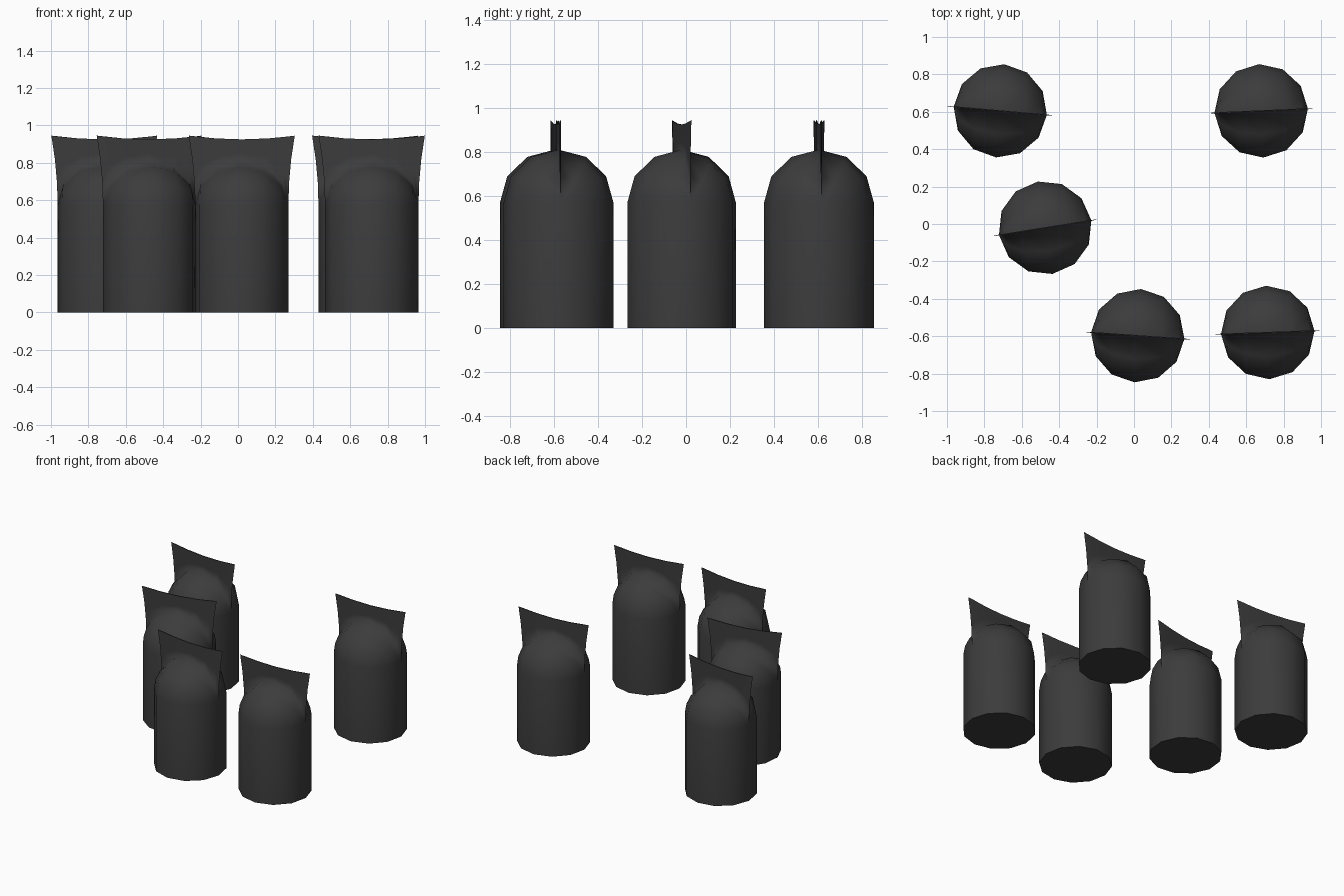
import bpy, bmesh
from math import sin, cos, pi, radians

cube = bpy.data.objects.get("Cube")
if cube:
    bpy.data.objects.remove(cube, do_unlink=True)

RADIUS, SHOULDER, DOME = 0.25, 0.57, 0.24

mat = bpy.data.materials.new("dark grey plastic")
colour = (0.045, 0.045, 0.045, 1)
mat.use_nodes = True
mat.diffuse_color = colour
bsdf = mat.node_tree.nodes["Principled BSDF"]
bsdf.inputs["Base Color"].default_value = colour
bsdf.inputs["Roughness"].default_value = 0.8


def column(a, side):
    """Points from the base up over the domed shoulder to the top of the seam."""
    x, s = cos(a), abs(sin(a))
    y = side * s
    pts = [(RADIUS * x, RADIUS * y, 0)]
    for k in range(3):
        phi = k * pi / 6
        pts.append((RADIUS * x, RADIUS * y * cos(phi), SHOULDER + DOME * s * sin(phi)))
    # flat pinched seam, flaring outwards to its corners
    low, high = SHOULDER + DOME * s, 0.925 + 0.02 * x * x
    thin = 0.003 * side * (1 if s > 0.01 else 0)
    for k in range(4):
        z = low + (high - low) * k / 3
        t = max(0, (z - SHOULDER) / (0.945 - SHOULDER))
        pts.append(((RADIUS + 0.034 * t ** 2) * x, thin, z))
    return pts


# Bag mesh: front and back halves lofted from the same columns
bm = bmesh.new()
for side in (-1, 1):
    cols = [[bm.verts.new(p) for p in column(i * pi / 6, side)] for i in range(7)]
    for left, right in zip(cols, cols[1:]):
        for j in range(len(left) - 1):
            bm.faces.new((left[j], right[j], right[j + 1], left[j + 1]))
bmesh.ops.remove_doubles(bm, verts=bm.verts, dist=0.0005)

# Close the flat base and the thin top edge
bmesh.ops.holes_fill(bm, edges=[e for e in bm.edges if e.is_boundary], sides=0)
bmesh.ops.recalc_face_normals(bm, faces=bm.faces)
bag_mesh = bpy.data.meshes.new("bag")
bm.to_mesh(bag_mesh)
bm.free()
bag_mesh.materials.append(mat)

# Group of standing bags: x, y, turn in degrees
layout = {
    "bag_back_right": (-0.715, 0.605, -5),
    "bag_back_left": (0.68, 0.605, 2.5),
    "bag_middle": (-0.475, -0.02, 9),
    "bag_front_middle": (0.02, -0.597, -4),
    "bag_front_left": (0.715, -0.58, 2),
}
for name, (x, y, turn) in layout.items():
    bag = bpy.data.objects.new(name, bag_mesh.copy())
    bag.location = (x, y, 0)
    bag.rotation_euler.z = radians(turn)
    bpy.context.collection.objects.link(bag)
    bpy.ops.object.select_all(action="DESELECT")
    bag.select_set(True)
    bpy.context.view_layer.objects.active = bag
    bpy.ops.object.shade_smooth_by_angle(angle=radians(80))
